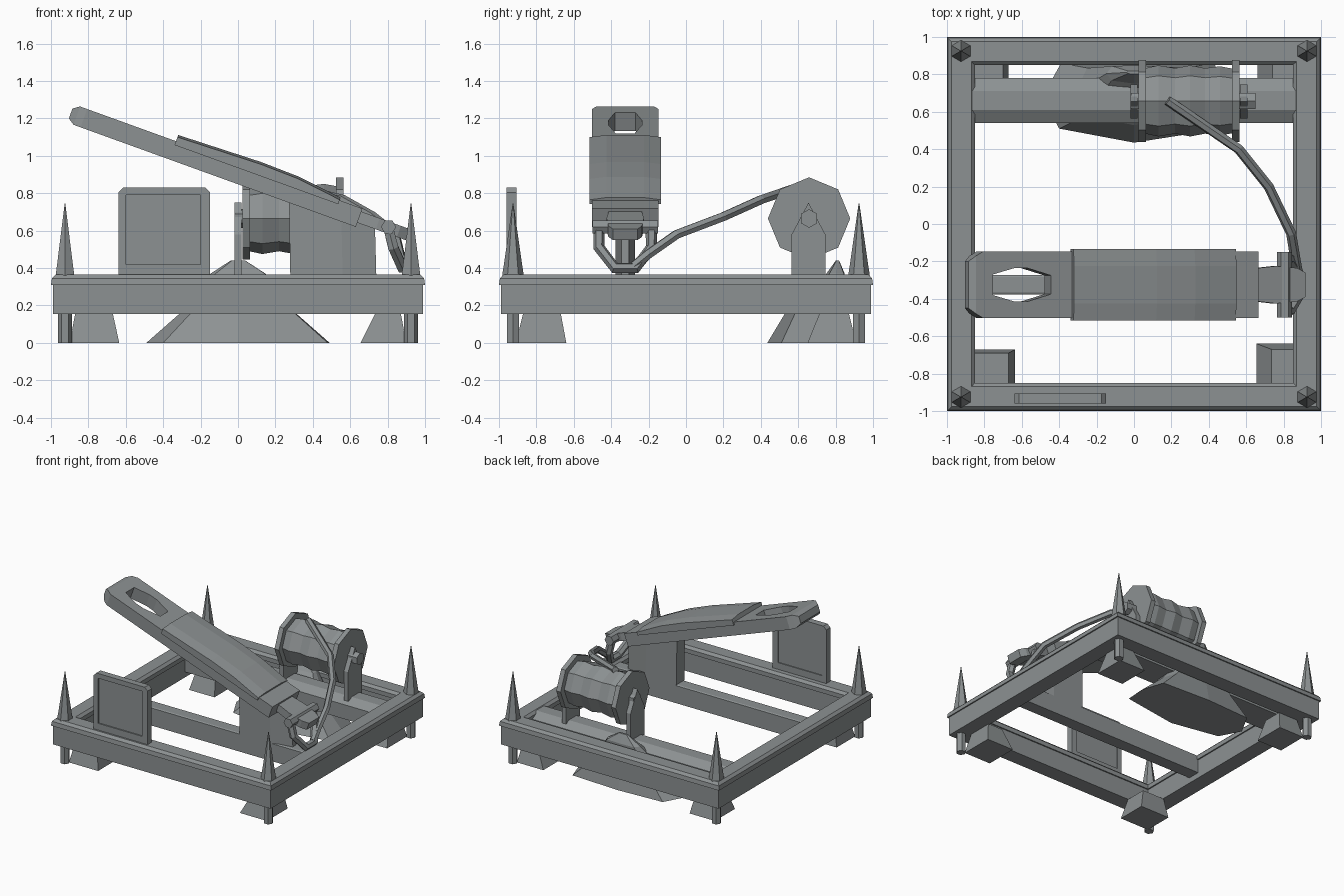
import bpy, bmesh
from math import sin, cos, pi, atan
from mathutils import Matrix

cube = bpy.data.objects.get("Cube")
if cube:
    bpy.data.objects.remove(cube)

grey = bpy.data.materials.new("weathered_grey")
grey.use_nodes = True
colour = (0.265, 0.285, 0.29, 1)
grey.diffuse_color = colour
grey.node_tree.nodes["Principled BSDF"].inputs["Base Color"].default_value = colour


def finish(bm, name, matrix=None):
    if matrix:
        bm.transform(matrix)
    bmesh.ops.recalc_face_normals(bm, faces=bm.faces[:])
    mesh = bpy.data.meshes.new(name)
    bm.to_mesh(mesh)
    bm.free()
    mesh.materials.append(grey)
    obj = bpy.data.objects.new(name, mesh)
    bpy.context.collection.objects.link(obj)


def loft(name, rings, matrix=None, loop=False):
    """Skin equal-length rings of points, capped unless looped."""
    bm = bmesh.new()
    rows = [[bm.verts.new(p) for p in ring] for ring in rings]
    n = len(rows[0])
    pairs = list(zip(rows, rows[1:]))
    if loop:
        pairs.append((rows[-1], rows[0]))
    else:
        bm.faces.new(rows[0])
        bm.faces.new(rows[-1])
    for a, b in pairs:
        for i in range(n):
            j = (i + 1) % n
            bm.faces.new((a[i], a[j], b[j], b[i]))
    finish(bm, name, matrix)


def circle(n, r, x=0, y=0, z=0, turn=0):
    return [(x + r * cos(2 * pi * i / n + turn), y + r * sin(2 * pi * i / n + turn), z)
            for i in range(n)]


def rect(x0, x1, y0, y1, z):
    return [(x0, y0, z), (x1, y0, z), (x1, y1, z), (x0, y1, z)]


def plate(name, outlines, w0, w1, matrix=None):
    """Extrude a flat outline; extra outlines become holes."""
    bm = bmesh.new()
    for pts in outlines:
        vs = [bm.verts.new((u, v, w0)) for u, v in pts]
        for a, b in zip(vs, vs[1:] + vs[:1]):
            bm.edges.new((a, b))
    bmesh.ops.triangle_fill(bm, edges=bm.edges[:], use_beauty=True)
    got = bmesh.ops.extrude_face_region(bm, geom=bm.faces[:])
    moved = [g for g in got["geom"] if isinstance(g, bmesh.types.BMVert)]
    bmesh.ops.translate(bm, vec=(0, 0, w1 - w0), verts=moved)
    finish(bm, name, matrix)


def tube(name, pts, radius):
    curve = bpy.data.curves.new(name, "CURVE")
    curve.dimensions = "3D"
    curve.bevel_depth = radius
    curve.bevel_resolution = 1
    curve.use_fill_caps = True
    spline = curve.splines.new("POLY")
    spline.points.add(len(pts) - 1)
    for p, co in zip(spline.points, pts):
        p.co = (*co, 1)
    temp = bpy.data.objects.new(name + "_path", curve)
    bpy.context.collection.objects.link(temp)
    mesh = bpy.data.meshes.new_from_object(
        temp.evaluated_get(bpy.context.evaluated_depsgraph_get()))
    bpy.data.objects.remove(temp)
    mesh.name = name
    mesh.materials.clear()
    mesh.materials.append(grey)
    for p in mesh.polygons:
        p.use_smooth = False
    bpy.context.collection.objects.link(bpy.data.objects.new(name, mesh))


def mirrored(half):
    return half + [(u, -v) for u, v in reversed(half)]


# Square frame with a moulded cap
section = [(0.99, 0.155), (0.99, 0.31), (1, 0.31), (0.995, 0.345), (0.975, 0.365),
           (0.87, 0.365), (0.85, 0.345), (0.85, 0.31), (0.86, 0.31), (0.86, 0.155)]
corners = [(1, 1), (-1, 1), (-1, -1), (1, -1)]
loft("frame", [[(sx * r, sy * r, z) for r, z in section] for sx, sy in corners], loop=True)

# Corner spikes, pegs and uneven stone feet
feet = [(0.66, 0.74, 0.65, 0.715), (0.67, 0.7, 0.65, 0.71),
        (0.635, 0.67, 0.67, 0.69), (0.655, 0.735, 0.64, 0.67)]
for (sx, sy), (x0, x1, y0, y1) in zip(corners, feet):
    side = ("back" if sy > 0 else "front") + ("_left" if sx > 0 else "_right")
    x, y = sx * 0.925, sy * 0.925
    loft(side + "_spike", [circle(6, r, x, y, z, pi / 6)
                           for r, z in ((0.058, 0.36), (0.05, 0.41), (0.002, 0.745))])
    loft(side + "_peg", [circle(6, 0.037, x, y, z) for z in (0, 0.16)])
    flip = Matrix.Diagonal((sx, sy, 1, 1))
    loft(side + "_foot", [rect(x0, 0.9, y0, 0.91, 0), rect(x1, 0.87, y1, 0.87, 0.16)], flip)


# Cross beams with chamfered upper edges
def beam(name, y0, y1, z0, z1, c):
    ring = [(y0, z0), (y1, z0), (y1, z1 - c * 0.6), (y1 - c, z1), (y0 + c, z1), (y0, z1 - c * 0.6)]
    loft(name, [[(x, y, z) for y, z in ring] for x in (-0.87, 0.87)])


beam("drum_beam", 0.54, 0.78, 0.2, 0.36, 0.07)
beam("lever_beam", -0.377, -0.273, 0.2, 0.35, 0.01)

# Rock wedged under the back beam: its base outline shrinks towards the tip
base = [(0.49, 0.68), (0.48, 0.51), (0, 0.435), (-0.4, 0.51),
        (-0.49, 0.68), (-0.39, 0.86), (0, 0.88), (0.43, 0.86)]
rings = []
for kx, ky, cy, z in ((1, 1, 0.66, 0), (0.64, 0.72, 0.69, 0.155),
                      (0.3, 0.22, 0.8, 0.37), (0.08, 0.04, 0.81, 0.44)):
    rings.append([(x * kx, cy + (y - 0.66) * ky, z) for x, y in base])
loft("rock", rings)

# Upright board on the front rail, with a recessed panel
board = [(-0.64, 0.355), (-0.15, 0.355), (-0.15, 0.805), (-0.175, 0.83),
         (-0.615, 0.83), (-0.64, 0.805)]
recess = [(-0.6, 0.42), (-0.2, 0.42), (-0.2, 0.79), (-0.6, 0.79)]
stand_up = Matrix.Rotation(pi / 2, 4, "X")
plate("notice_board_rim", [board, recess], 0.907, 0.96, stand_up)
plate("notice_board_panel", [recess], 0.915, 0.95, stand_up)

# Lever post with a top cut along the slope
plan = [(0.28, -0.377), (0.56, -0.377), (0.74, -0.345),
        (0.74, -0.305), (0.56, -0.273), (0.28, -0.273)]
slope = 0.3616
loft("lever_post", [[(x, y, 0.34) for x, y in plan],
                    [(x - 0.008, y, 0.9 - slope * x) for x, y in plan]])

# Tilted lever: local x runs down the slope, local z is its thickness
tilt = Matrix.Translation((-0.89, -0.325, 1.225)) @ Matrix.Rotation(atan(slope), 4, "Y")
handle = mirrored([(0.03, 0.155), (0.07, 0.178), (1.635, 0.178)])
hole = mirrored([(0.125, 0.055), (0.25, 0.09), (0.32, 0.09), (0.455, 0.05)])
plate("lever", [handle, hole], -0.052, 0.052, tilt)
nose = [[(u, -v, -w), (u, v, -w), (u, v, w), (u, -v, w)]
        for u, v, w in ((-0.005, 0.125, 0.028), (0.03, 0.155, 0.052))]
loft("lever_nose", nose, tilt)
neck = mirrored([(1.6, 0.085), (1.74, 0.1), (1.86, 0.09), (1.91, 0.065)])
plate("lever_neck", [neck], -0.028, 0.035, tilt)

# Arched cover over the lower part of the lever
cover = []
for u, edge, crown in ((0.575, 0.075, 0.087), (1.04, 0.09, 0.102), (1.26, 0.085, 0.097),
                       (1.505, 0.055, 0.068)):
    cover.append([(u, -0.19, 0.03), (u, -0.19, edge), (u, -0.1, crown),
                  (u, 0.1, crown), (u, 0.19, edge), (u, 0.19, 0.03)])
loft("lever_cover", cover, tilt)

# Crossbar, hanging loop and rope
tube("crossbar", [(0.805, -0.5, 0.62), (0.805, -0.15, 0.62)], 0.04)
tube("hanging_loop", [(0.805, -0.465, 0.61), (0.83, -0.465, 0.51), (0.88, -0.38, 0.4),
                      (0.88, -0.27, 0.4), (0.83, -0.185, 0.51), (0.805, -0.185, 0.61)], 0.031)
tube("rope", [(0.88, -0.28, 0.41), (0.865, -0.2, 0.475), (0.84, -0.05, 0.58), (0.72, 0.2, 0.675),
              (0.56, 0.4, 0.765), (0.18, 0.66, 0.855)], 0.027)

# Winding drum: rings turned about the x axis
axis = Matrix.Translation((0, 0.658, 0.665)) @ Matrix.Rotation(pi / 2, 4, "Y")


def turned(name, n, stations):
    loft(name, [circle(n, r, z=x) for x, r in stations], axis)


turned("drum_coil", 8, [(0.06, 0.175), (0.13, 0.19), (0.22, 0.175), (0.3, 0.19),
                        (0.38, 0.175), (0.46, 0.185), (0.54, 0.17)])
for side, x in (("right", 0.045), ("left", 0.545)):
    turned(side + "_drum_flange", 8, [(x - 0.02, 0.22), (x + 0.02, 0.22)])
turned("axle", 6, [(-0.015, 0.05), (0.65, 0.05)])

# Pointed stands carrying the axle
outline = [(0.565, 0.34), (0.745, 0.34), (0.745, 0.58), (0.7, 0.665), (0.655, 0.75),
           (0.61, 0.665), (0.565, 0.58)]
for side, x in (("right", -0.018), ("left", 0.568)):
    loft(side + "_drum_stand", [[(px, y, z) for y, z in outline] for px in (x, x + 0.038)])
